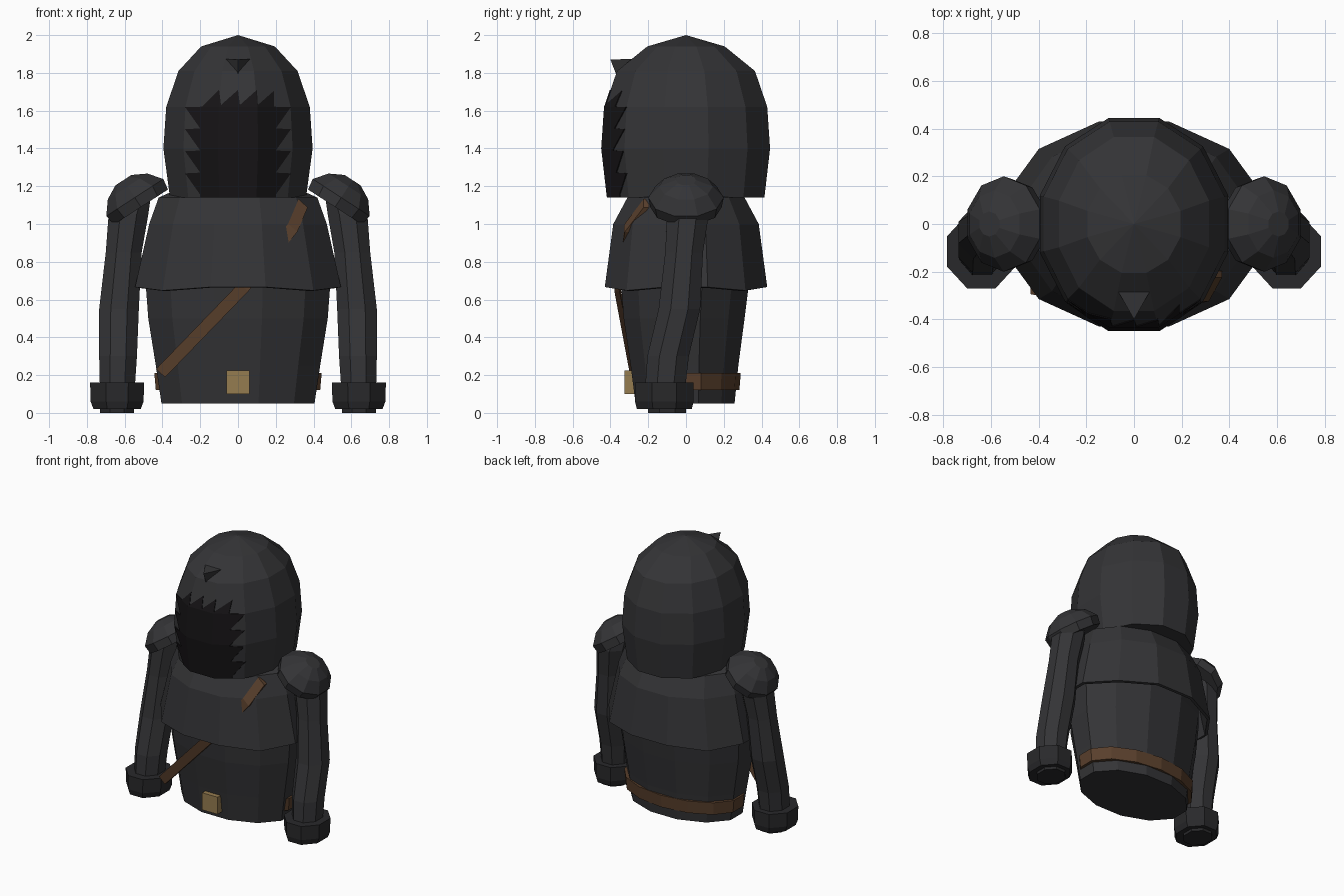
import bpy, bmesh, math
from mathutils import Vector, Matrix

if "Cube" in bpy.data.objects:
    bpy.data.objects.remove(bpy.data.objects["Cube"])


def material(name, rgb):
    m = bpy.data.materials.new(name)
    m.diffuse_color = (*rgb, 1)
    m.use_nodes = True
    m.node_tree.nodes["Principled BSDF"].inputs["Base Color"].default_value = m.diffuse_color
    return m


CLOTH = material("dark_cloth", (0.034, 0.034, 0.037))
TRIM = material("darker_cloth", (0.022, 0.022, 0.024))
SHADOW = material("shadow", (0.008, 0.007, 0.008))
LEATHER = material("leather", (0.10, 0.05, 0.025))
BRASS = material("brass", (0.30, 0.20, 0.08))


def finish(name, bm, mat):
    bmesh.ops.remove_doubles(bm, verts=bm.verts, dist=0.0005)
    bmesh.ops.recalc_face_normals(bm, faces=bm.faces)
    me = bpy.data.meshes.new(name)
    bm.to_mesh(me)
    bm.free()
    ob = bpy.data.objects.new(name, me)
    bpy.context.collection.objects.link(ob)
    me.materials.append(mat)
    return ob


def loft(name, rings, n, mat, caps=True, matrix=None, wave=0.0):
    """Rings are (cx, cy, z, half width x, half width y) across flats."""
    bm = bmesh.new()
    k = 1 / math.cos(math.pi / n)
    loops = []
    for i, (cx, cy, z, rx, ry) in enumerate(rings):
        loop = []
        for j in range(n):
            a = 2 * math.pi * (j + 0.5) / n
            dz = wave * math.cos(4 * a) if i == 0 else 0
            loop.append(bm.verts.new((cx + rx * k * math.cos(a),
                                      cy + ry * k * math.sin(a), z + dz)))
        loops.append(loop)
    for a, b in zip(loops, loops[1:]):
        for j in range(n):
            q = (j + 1) % n
            bm.faces.new((a[j], a[q], b[q], b[j]))
    if caps:
        bm.faces.new(loops[0])
        bm.faces.new(loops[-1])
    if matrix:
        bm.transform(matrix)
    return finish(name, bm, mat)


def prism(name, pts, y0, y1, mat):
    bm = bmesh.new()
    a = [bm.verts.new((x, y0, z)) for x, z in pts]
    b = [bm.verts.new((x, y1, z)) for x, z in pts]
    bm.faces.new(a)
    bm.faces.new(b)
    for i in range(len(pts)):
        j = (i + 1) % len(pts)
        bm.faces.new((a[i], a[j], b[j], b[i]))
    return finish(name, bm, mat)


# Torso
loft("torso", [(0, -.005, .05, .405, .262), (0, -.008, .25, .435, .285),
               (0, -.01, .5, .475, .32), (0, -.005, .7, .49, .34),
               (0, 0, .95, .46, .35), (0, 0, 1.13, .38, .27)], 12, CLOTH)

# Shoulder cape
cape = loft("shoulder_cape", [(0, 0, .66, .545, .43), (0, 0, 1.0, .47, .385),
                              (0, 0, 1.14, .42, .31), (0, 0, 1.18, .33, .25)],
            12, CLOTH, caps=False, wave=.012)
mod = cape.modifiers.new("thickness", 'SOLIDIFY')
mod.thickness = .02

# Hood
HOOD = [(1.14, .36, .415), (1.4, .395, .445), (1.62, .38, .43),
        (1.81, .315, .365), (1.94, .195, .205), (2.0, .0001, .0001)]
loft("hood", [(0, 0, z, rx, ry) for z, rx, ry in HOOD], 12, CLOTH)

# Dark jagged hood opening, following the hood surface
face = loft("hood_opening", [(0, 0, z, rx + .004, ry + .004) for z, rx, ry in HOOD],
            12, SHADOW)
side = [(.28, 1.145), (.28, 1.155)]
side = [(.2, 1.14)]
for i in range(4):
    z = 1.155 + i * .117
    side += [(.2, z), (.28, z + .113)]
top = [(.19, 1.621), (.19, 1.705), (.105, 1.63), (.1, 1.71), (.01, 1.63), (0, 1.71),
       (-.09, 1.63), (-.1, 1.71), (-.19, 1.621)]
outline = side + top + [(-x, z) for x, z in reversed(side)]
# each saw tooth has a flat upper edge
cut = prism("opening_cutter", outline, -.6, -.25, SHADOW)
cut.hide_render = True
mod = face.modifiers.new("cut", 'BOOLEAN')
mod.operation = 'INTERSECT'
mod.solver = 'EXACT'
mod.object = cut
bpy.context.view_layer.objects.active = face
bpy.ops.object.modifier_apply(modifier="cut")
bpy.data.objects.remove(cut)

# Beak on the brow of the hood
bm = bmesh.new()
v = [bm.verts.new(p) for p in [(-.068, -.28, 1.875), (.068, -.28, 1.875),
                               (0, -.4, 1.87), (0, -.365, 1.78)]]
for f in [(0, 1, 2), (0, 2, 3), (1, 2, 3), (0, 1, 3)]:
    bm.faces.new([v[i] for i in f])
finish("hood_beak", bm, CLOTH)

# Arms, cuffs, hands and shoulder pads
for s, tag in ((1, "left"), (-1, "right")):
    loft(tag + "_arm", [(s * .64, -.115, .08, .09, .105), (s * .635, -.095, .3, .1, .11),
                        (s * .63, -.035, .55, .105, .11), (s * .605, -.01, .85, .095, .1),
                        (s * .58, .01, 1.05, .105, .11), (s * .54, 0, 1.16, .08, .08)],
         8, CLOTH)
    loft(tag + "_cuff", [(s * .64, -.115, .02, .125, .145),
                         (s * .64, -.115, .06, .14, .155),
                         (s * .64, -.115, .16, .143, .155)], 8, TRIM)
    loft(tag + "_hand", [(s * .64, -.1, 0, .09, .1), (s * .64, -.1, .06, .09, .1)],
         8, TRIM)
    m = Matrix.Translation((s * .53, 0, 1.115)) @ Matrix.Rotation(s * math.radians(33), 4, 'Y')
    loft(tag + "_shoulder_pad", [(0, 0, -.03, .17, .18), (0, 0, .03, .18, .19),
                                 (0, 0, .1, .125, .135), (0, 0, .14, .05, .05)],
         10, CLOTH, matrix=m)

# Belt and buckle
loft("belt", [(0, .02, .12, .435, .256), (0, .02, .21, .443, .263)], 14, LEATHER)
prism("belt_buckle", [(-.062, .1), (.062, .1), (.062, .225), (-.062, .225)],
      -.325, -.27, BRASS)

# Diagonal chest strap
path = [Vector(p) for p in [(-.41, -.28, .21), (.03, -.365, .665),
                            (.29, -.31, .98), (.345, -.21, 1.11)]]
bm = bmesh.new()
rings = []
for p in path:
    w, d = Vector((.024, 0, -.022)), Vector((0, .014, 0))
    rings.append([bm.verts.new(p + o) for o in (w - d, w + d, -w + d, -w - d)])
for a, b in zip(rings, rings[1:]):
    for j in range(4):
        bm.faces.new((a[j], a[(j + 1) % 4], b[(j + 1) % 4], b[j]))
bm.faces.new(rings[0])
bm.faces.new(rings[-1])
finish("chest_strap", bm, LEATHER)
